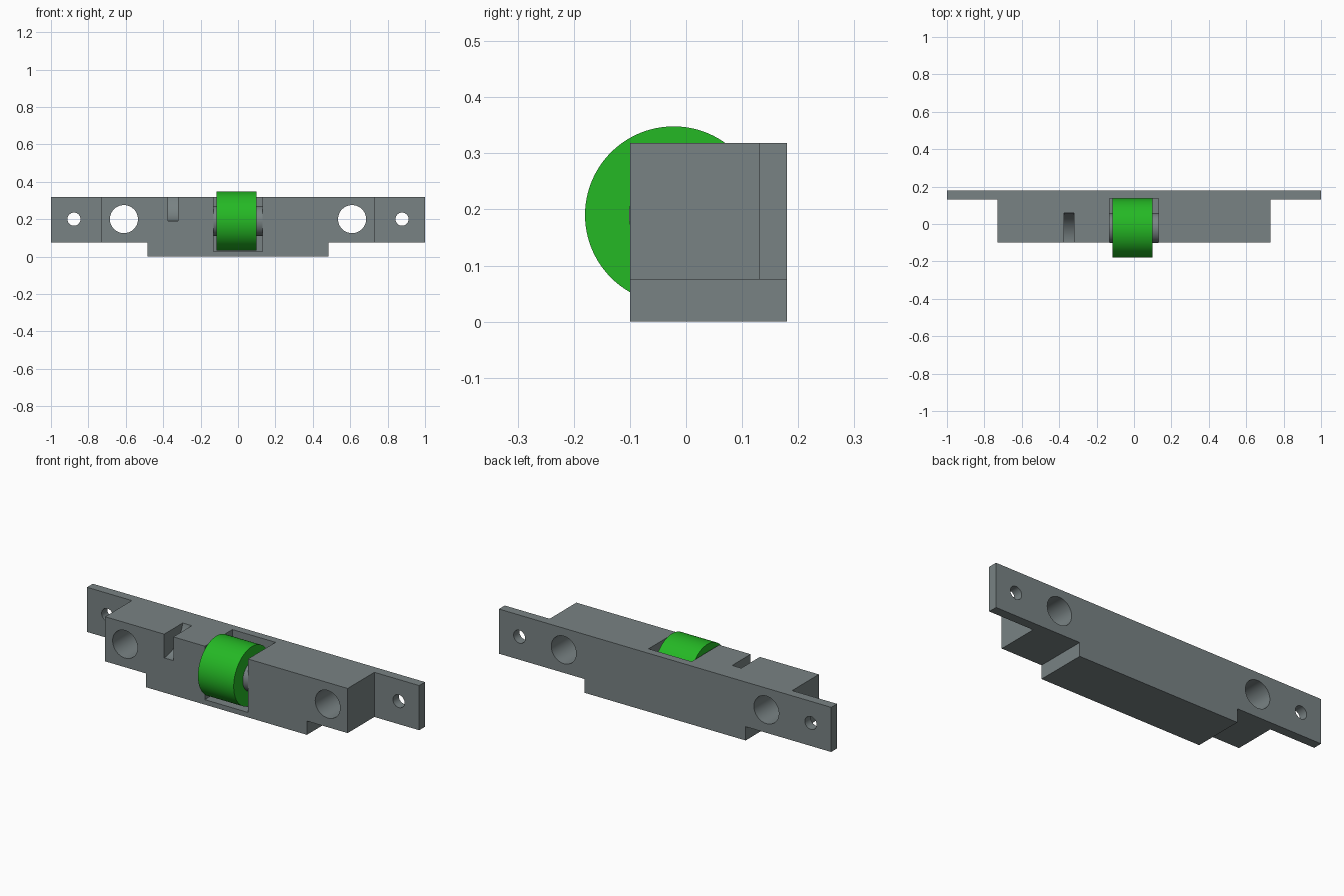
import bpy, bmesh, math
from mathutils import Matrix, Vector

if "Cube" in bpy.data.objects:
    bpy.data.objects.remove(bpy.data.objects["Cube"])


def material(name, rgb):
    m = bpy.data.materials.new(name)
    m.diffuse_color = (*rgb, 1)
    m.use_nodes = True
    m.node_tree.nodes["Principled BSDF"].inputs["Base Color"].default_value = m.diffuse_color
    return m


GREY = material("grey plastic", (0.19, 0.225, 0.23))
GREEN = material("green plastic", (0.018, 0.48, 0.018))


def finish(bm, name, mat):
    bmesh.ops.recalc_face_normals(bm, faces=bm.faces)
    me = bpy.data.meshes.new(name)
    bm.to_mesh(me)
    bm.free()
    me.materials.append(mat)
    ob = bpy.data.objects.new(name, me)
    bpy.context.collection.objects.link(ob)
    return ob


def box(name, lo, hi, mat=GREY):
    bm = bmesh.new()
    lo, hi = Vector(lo), Vector(hi)
    bmesh.ops.create_cube(bm, size=1, matrix=Matrix.Translation((lo + hi) / 2)
                          @ Matrix.Diagonal((*(hi - lo), 1)))
    return finish(bm, name, mat)


def cylinder(name, centre, radius, length, axis, mat=GREY, sides=64):
    bm = bmesh.new()
    turn = Matrix.Rotation(math.pi / 2, 4, 'Y' if axis == 'X' else 'X')
    bmesh.ops.create_cone(bm, cap_ends=True, segments=sides, radius1=radius,
                          radius2=radius, depth=length,
                          matrix=Matrix.Translation(centre) @ turn)
    return finish(bm, name, mat)


def smooth(ob):
    bpy.ops.object.select_all(action='DESELECT')
    bpy.context.view_layer.objects.active = ob
    ob.select_set(True)
    bpy.ops.object.shade_smooth_by_angle(angle=math.radians(30))


def cut(ob, cutter):
    bpy.context.view_layer.objects.active = ob
    mod = ob.modifiers.new("cut", 'BOOLEAN')
    mod.operation, mod.solver, mod.object = 'DIFFERENCE', 'EXACT', cutter
    bpy.ops.object.modifier_apply(modifier=mod.name)
    bpy.data.objects.remove(cutter)


# Housing: stepped front outline, extruded front to back
profile = [(-1, 0.075), (-0.485, 0.075), (-0.485, 0), (0.485, 0),
           (0.485, 0.075), (1, 0.075), (1, 0.318), (-1, 0.318)]
bm = bmesh.new()
face = bm.faces.new([bm.verts.new((x, -0.1, z)) for x, z in profile])
ext = bmesh.ops.extrude_face_region(bm, geom=[face])
bmesh.ops.translate(bm, vec=(0, 0.28, 0),
                    verts=[v for v in ext["geom"] if isinstance(v, bmesh.types.BMVert)])
housing = finish(bm, "housing", GREY)

# Thin mounting ears, large bores and small screw holes at both ends
for s in (-1, 1):
    xs = sorted((s * 0.73, s * 1.2))
    cut(housing, box("ear_cutter", (xs[0], -0.3, -0.1), (xs[1], 0.13, 0.5)))
    cut(housing, cylinder("bore_cutter", (s * 0.61, 0, 0.2), 0.075, 1, 'Y'))
    cut(housing, cylinder("screw_cutter", (s * 0.877, 0, 0.2), 0.035, 1, 'Y', sides=40))

# Wheel pocket, and the narrow slot with a curved floor
cut(housing, box("pocket_cutter", (-0.13, -0.3, 0.027), (0.13, 0.137, 0.5)))
cut(housing, cylinder("slot_cutter", (-0.347, -0.1, 0.352), 0.163, 0.055, 'X', sides=96))
smooth(housing)

# Wheel and its axle
smooth(cylinder("wheel", (-0.0075, -0.022, 0.19), 0.158, 0.215, 'X', GREEN, 96))
smooth(cylinder("axle", (0, -0.022, 0.19), 0.08, 0.262, 'X', GREY))
